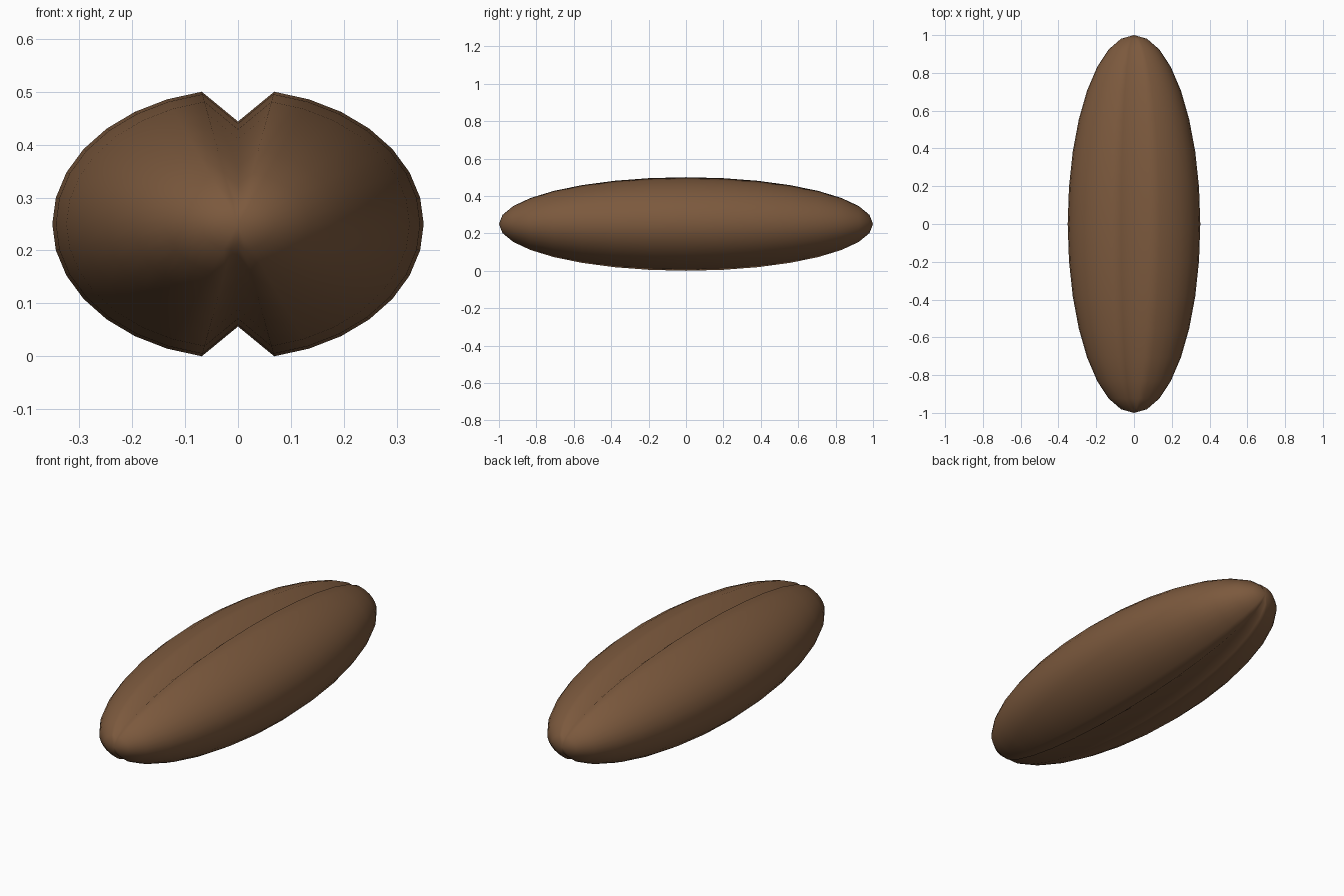
import bpy, bmesh, math
from mathutils import Matrix

if "Cube" in bpy.data.objects:
    bpy.data.objects.remove(bpy.data.objects["Cube"])

# bean: ellipsoid with its poles at the front and back tips
HALF_WIDTH, HALF_LENGTH = 0.351, 1.0
HALF_HEIGHT = 0.25 / math.cos(math.radians(11.25))
GROOVE = 0.76

bm = bmesh.new()
bmesh.ops.create_uvsphere(bm, u_segments=32, v_segments=16, radius=1.0,
                          matrix=Matrix.Rotation(math.pi / 2, 4, 'X'))
for v in bm.verts:
    # crease along the centre line, above and below
    pinch = GROOVE if abs(v.co.x) < 1e-3 else 1.0
    v.co.x *= HALF_WIDTH
    v.co.y *= HALF_LENGTH
    v.co.z = 0.25 + v.co.z * HALF_HEIGHT * pinch
for f in bm.faces:
    f.smooth = True
bmesh.ops.recalc_face_normals(bm, faces=bm.faces)

mesh = bpy.data.meshes.new("bean")
bm.to_mesh(mesh)
bm.free()

# roasted brown colour
brown = bpy.data.materials.new("roasted brown")
brown.diffuse_color = (0.2, 0.1, 0.047, 1)
brown.use_nodes = True
brown.node_tree.nodes["Principled BSDF"].inputs["Base Color"].default_value = brown.diffuse_color
mesh.materials.append(brown)

bean = bpy.data.objects.new("bean", mesh)
bpy.context.collection.objects.link(bean)
